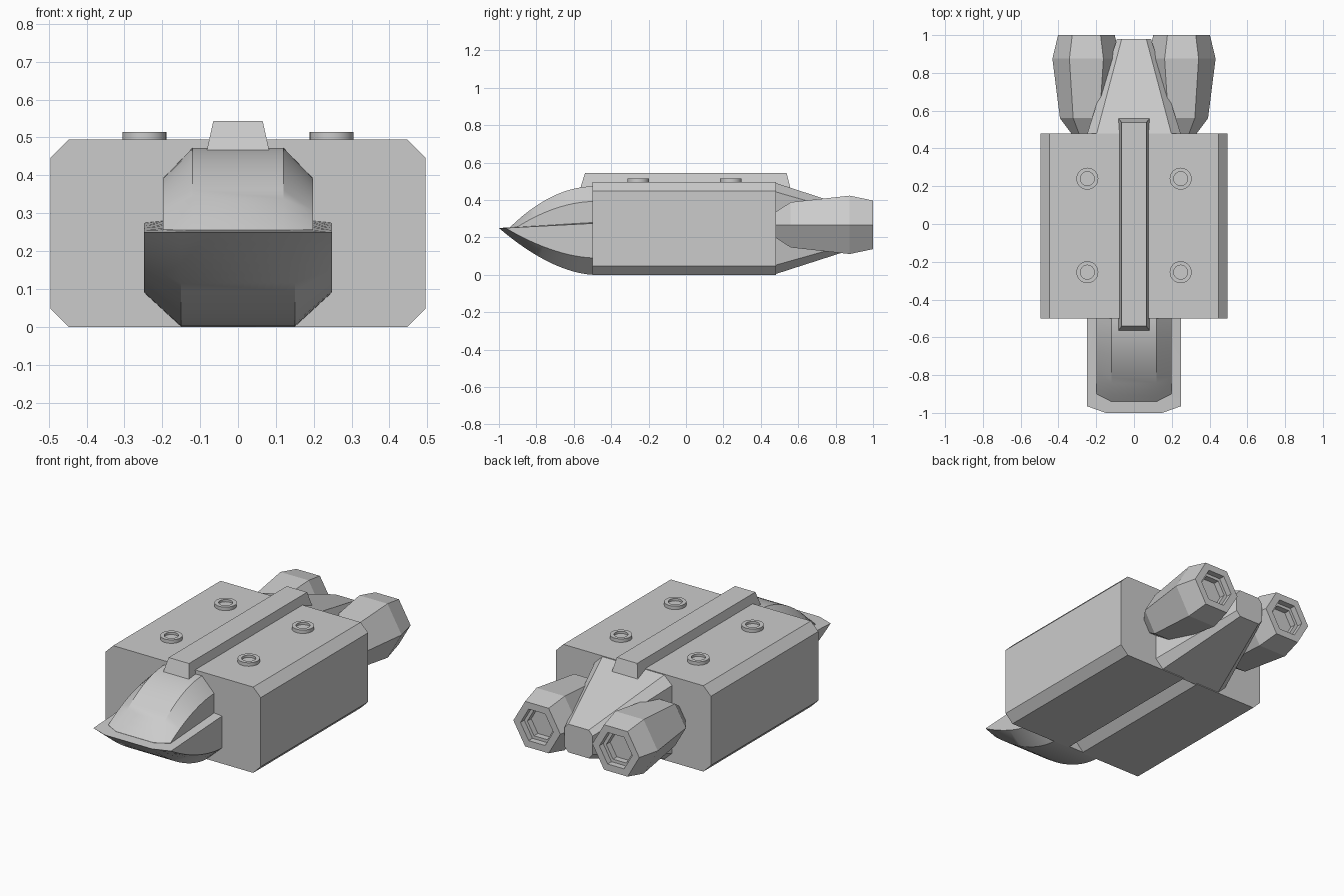
import bpy, bmesh, math
from mathutils import Vector

cube = bpy.data.objects.get("Cube")
if cube:
    bpy.data.objects.remove(cube, do_unlink=True)

GREY = (0.6, 0.6, 0.6, 1)
grey = bpy.data.materials.new("hull grey")
grey.use_nodes = True
grey.diffuse_color = GREY
grey.node_tree.nodes["Principled BSDF"].inputs["Base Color"].default_value = GREY


def loft(name, sections, smooth=False):
    """Skin a row of matching rings and cap both ends."""
    bm = bmesh.new()
    rings = [[bm.verts.new(Vector(p)) for p in s] for s in sections]
    n = len(rings[0])
    for a, b in zip(rings, rings[1:]):
        for i in range(n):
            j = (i + 1) % n
            bm.faces.new((a[i], a[j], b[j], b[i]))
    bm.faces.new(rings[0])
    bm.faces.new(rings[-1])
    bmesh.ops.remove_doubles(bm, verts=bm.verts, dist=0.0005)
    bmesh.ops.recalc_face_normals(bm, faces=bm.faces)
    mesh = bpy.data.meshes.new(name)
    bm.to_mesh(mesh)
    bm.free()
    mesh.materials.append(grey)
    obj = bpy.data.objects.new(name, mesh)
    bpy.context.collection.objects.link(obj)
    if smooth:
        bpy.ops.object.select_all(action='DESELECT')
        obj.select_set(True)
        bpy.context.view_layer.objects.active = obj
        bpy.ops.object.shade_smooth_by_angle(angle=math.radians(30))
    return obj


def mirrored(half):
    """Close a right-hand outline of points with its mirror image."""
    return half + [(-x, y, z) for x, y, z in reversed(half)]


# Main body: chamfered block with a V groove along the belly
def body_ring(y):
    w, h, c = 0.495, 0.495, 0.048
    return mirrored([(w - c, y, h), (w, y, h - c), (w, y, c),
                     (w - c, y, 0), (c, y, 0), (0.001, y, c)])

loft("main_body", [body_ring(-0.5), body_ring(0.48)])


# Spine along the roof
def spine_ring(z, x, front, back):
    return [(-x, front, z), (x, front, z), (x, back, z), (-x, back, z)]

loft("roof_spine", [spine_ring(0.463, 0.083, -0.565, 0.558),
                    spine_ring(0.544, 0.065, -0.54, 0.538)])

# Nose: curved keel below, flat deck above
STEPS = 14
nose, canopy = [], []
for i in range(STEPS + 1):
    s = i / STEPS
    rise = s ** 1.75
    y, ys = -0.49 - 0.51 * s, -0.49 - 0.475 * s
    nose.append(mirrored([(0.15, y, 0.285 - 0.035 * s),
                          (0.248, ys, 0.275 - 0.025 * s),
                          (0.248, ys, 0.09 + 0.16 * rise),
                          (0.15, y, 0.25 * rise)]))
    # Canopy bubble on the deck
    y, ys = -0.49 - 0.45 * s, -0.49 - 0.41 * s
    canopy.append(mirrored([(0.12, y, 0.473 - 0.218 * s ** 2),
                            (0.198, ys, 0.392 - 0.135 * s ** 1.9),
                            (0.198, ys, 0.24), (0.12, y, 0.24)]))
loft("nose_hull", nose, smooth=True)
loft("canopy", canopy, smooth=True)


# Tail pylon narrowing to the back
def tail_ring(y, inner, outer, top, bottom, c):
    return mirrored([(inner, y, top), (outer, y, top - c),
                     (outer, y, bottom + c), (inner, y, bottom)])

loft("tail_pylon", [tail_ring(0.47, 0.2, 0.25, 0.494, 0.001, 0.048),
                    tail_ring(0.98, 0.065, 0.09, 0.328, 0.165, 0.028)])


# Round and six-sided turned parts
def ring(centre, radius, sides, axis):
    pts = []
    for k in range(sides):
        a = 2 * math.pi * k / sides
        u, v = radius * math.cos(a), radius * math.sin(a)
        offset = Vector((u, 0, v)) if axis == "y" else Vector((u, v, 0))
        pts.append(Vector(centre) + offset)
    return pts

ENGINE = [(0.48, 0.08), (0.56, 0.14), (0.875, 0.18), (1.0, 0.15),
          (1.0, 0.105), (0.965, 0.105), (0.965, 0.085), (0.93, 0.085)]
STUD = [(0.485, 0.058), (0.515, 0.058), (0.515, 0.037), (0.502, 0.037)]

for side, x in (("left", 1), ("right", -1)):
    # Engine with a stepped nozzle recess
    loft(side + "_engine", [ring((x * 0.252, y, 0.267), r, 6, "y")
                            for y, r in ENGINE])
    # Roof studs with a sunken centre
    for end, y in (("front", -0.255), ("rear", 0.24)):
        loft(f"{end}_{side}_stud", [ring((x * 0.247, y, z), r, 32, "z")
                                    for z, r in STUD], smooth=True)
